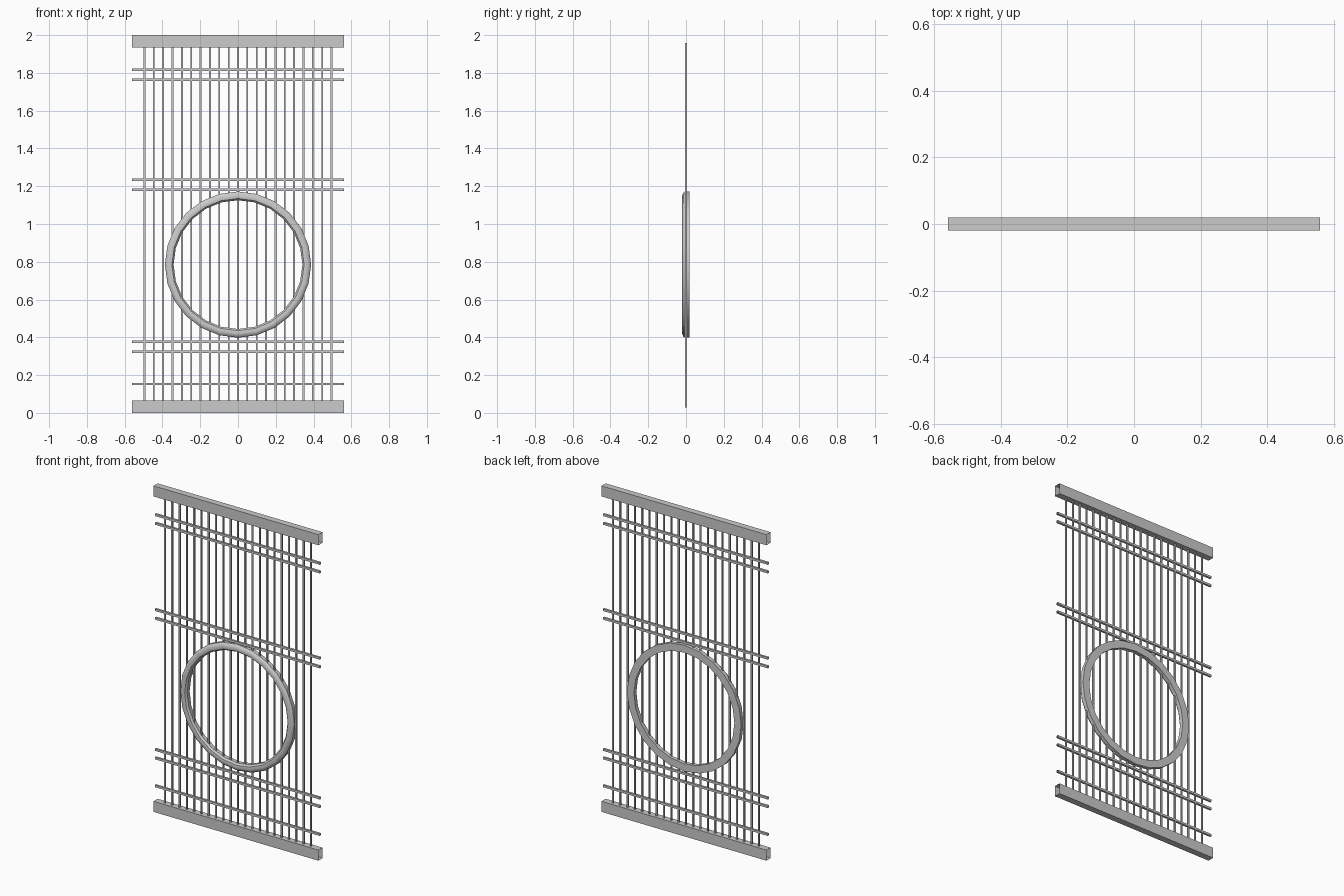
import bpy, bmesh, math

if "Cube" in bpy.data.objects:
    bpy.data.objects.remove(bpy.data.objects["Cube"])


def make_object(name, bm, smooth=None):
    bmesh.ops.recalc_face_normals(bm, faces=bm.faces)
    mesh = bpy.data.meshes.new(name)
    bm.to_mesh(mesh)
    bm.free()
    obj = bpy.data.objects.new(name, mesh)
    bpy.context.collection.objects.link(obj)
    if smooth:
        bpy.context.view_layer.objects.active = obj
        obj.select_set(True)
        bpy.ops.object.shade_smooth_by_angle(angle=math.radians(smooth))
        obj.select_set(False)
    return obj


def open_tube(name, center, size, axis):
    """Box section whose two end faces along the axis are left open."""
    bm = bmesh.new()
    bmesh.ops.create_cube(bm, size=1)
    ends = [f for f in bm.faces if abs(f.normal[axis]) > 0.9]
    bmesh.ops.delete(bm, geom=ends, context='FACES_ONLY')
    for v in bm.verts:
        v.co = [c + p * s for c, p, s in zip(center, v.co, size)]
    return make_object(name, bm)


def ring(name, z, profile, sides):
    """Closed (radius, y) profile swept around the y axis."""
    bm = bmesh.new()
    loops = []
    for i in range(sides):
        a = 2 * math.pi * i / sides
        loops.append([bm.verts.new((r * math.cos(a), y, z + r * math.sin(a)))
                      for r, y in profile])
    n = len(profile)
    for i in range(sides):
        a, b = loops[i], loops[(i + 1) % sides]
        for j in range(n):
            k = (j + 1) % n
            bm.faces.new((a[j], a[k], b[k], b[j]))
    return make_object(name, bm, 35)


# Top and bottom rails
for name, z in (("bottom_rail", 0.0325), ("top_rail", 1.9675)):
    open_tube(name, (0, 0, z), (1.12, 0.04, 0.065), 0)

# Thin horizontal bars
for i, z in enumerate((0.153, 0.324, 0.376, 1.181, 1.234, 1.763, 1.816)):
    open_tube(f"cross_bar_{i + 1}", (0, 0, z), (1.12, 0.013, 0.013), 0)

# Vertical rods, ending inside the rails
for i in range(21):
    open_tube(f"upright_rod_{i + 1}", ((i - 10) * 0.0495, 0, 0.993),
              (0.009, 0.009, 1.93), 2)

# Round ornament: flat back, rounded front
ring("round_ornament", 0.785,
     [(0.341, 0.018), (0.387, 0.018), (0.387, -0.006), (0.380, -0.015),
      (0.366, -0.020), (0.350, -0.017), (0.341, -0.006)], 24)
